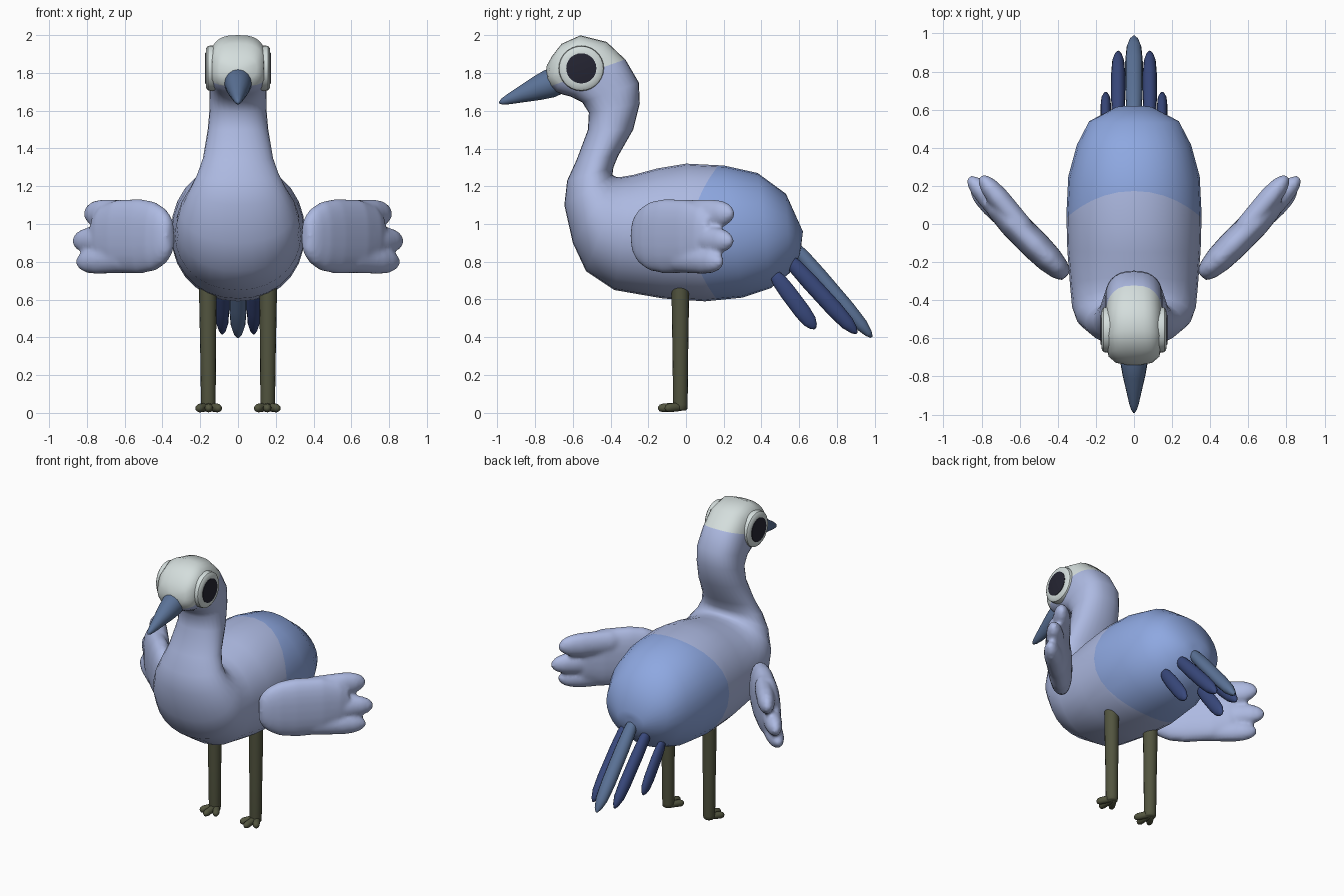
import bpy, bmesh, math
from mathutils import Vector as V

if "Cube" in bpy.data.objects:
    bpy.data.objects.remove(bpy.data.objects["Cube"])


def material(name, rgb):
    m = bpy.data.materials.new(name)
    m.diffuse_color = (*rgb, 1)
    m.use_nodes = True
    m.node_tree.nodes["Principled BSDF"].inputs["Base Color"].default_value = m.diffuse_color
    return m


LAVENDER = material("lavender", (0.42, 0.49, 0.76))
BLUE = material("rear blue", (0.27, 0.39, 0.75))
WHITE = material("cap white", (0.66, 0.73, 0.72))
PUPIL = material("pupil black", (0.018, 0.018, 0.032))
NAVY = material("feather navy", (0.04, 0.065, 0.2))
STEEL = material("beak steel blue", (0.105, 0.17, 0.31))
OLIVE = material("leg olive", (0.085, 0.09, 0.05))


def loft(bm, stations, n=24):
    """Skin closed rings; a station is (centre, half axis a, half axis b, exponent)."""
    rings = []
    for c, a, b, e in stations:
        ring = []
        for i in range(n):
            t = 2 * math.pi * i / n
            co, si = math.cos(t), math.sin(t)
            p = math.copysign(abs(co) ** (2 / e), co)
            q = math.copysign(abs(si) ** (2 / e), si)
            ring.append(bm.verts.new(V(c) + V(a) * p + V(b) * q))
        rings.append(ring)
    for r, s in zip(rings, rings[1:]):
        for i in range(n):
            j = (i + 1) % n
            bm.faces.new((r[i], r[j], s[j], s[i]))
    bm.faces.new(rings[0][::-1])
    bm.faces.new(rings[-1])


def spindle(bm, p, q, side, ra, rb, profile, n=14, e=2):
    """Loft along the line p-q; the profile holds (position, scale) pairs."""
    p, q = V(p), V(q)
    a = V(side).normalized()
    b = (q - p).normalized().cross(a)
    loft(bm, [(p.lerp(q, t), a * ra * s, b * rb * s, e) for t, s in profile], n)


def finish(bm, name, *mats, angle=60):
    bmesh.ops.recalc_face_normals(bm, faces=bm.faces)
    me = bpy.data.meshes.new(name)
    bm.to_mesh(me)
    bm.free()
    ob = bpy.data.objects.new(name, me)
    bpy.context.collection.objects.link(ob)
    for m in mats:
        me.materials.append(m)
    bpy.ops.object.select_all(action='DESELECT')
    ob.select_set(True)
    bpy.context.view_layer.objects.active = ob
    bpy.ops.object.shade_smooth_by_angle(angle=math.radians(angle))
    return ob


# Body, neck and head: one skin; each row is outer y, z, inner y, z, half width, squareness
rows = [
    (.61, .87, .615, .92, .03, 2), (.60, .83, .62, .96, .10, 2),
    (.55, .74, .53, 1.16, .235, 2), (.45, .66, .38, 1.27, .30, 2.1),
    (.30, .61, .20, 1.31, .345, 2.1), (.10, .59, .00, 1.32, .355, 2.1),
    (-.12, .605, -.15, 1.295, .35, 2.1), (-.38, .65, -.28, 1.26, .335, 2.1),
    (-.53, .75, -.34, 1.25, .325, 2.1), (-.60, .90, -.37, 1.25, .305, 2.1),
    (-.645, 1.1, -.39, 1.26, .255, 2.1), (-.63, 1.23, -.385, 1.30, .215, 2.1),
    (-.58, 1.34, -.36, 1.36, .185, 2.1), (-.52, 1.50, -.28, 1.50, .16, 2.2),
    (-.515, 1.59, -.245, 1.64, .15, 2.3), (-.55, 1.645, -.25, 1.75, .15, 2.5),
    (-.61, 1.675, -.32, 1.87, .15, 2.6), (-.65, 1.685, -.42, 1.965, .15, 2.8),
    (-.69, 1.70, -.56, 2.0, .148, 2.8), (-.715, 1.725, -.66, 1.955, .135, 2.8),
    (-.735, 1.76, -.71, 1.89, .10, 2.5), (-.742, 1.80, -.738, 1.84, .03, 2),
]
bm = bmesh.new()
loft(bm, [((0, (oy + iy) / 2, (oz + iz) / 2), (0, (iy - oy) / 2, (iz - oz) / 2), (w, 0, 0), e)
          for oy, oz, iy, iz, w, e in rows], 28)


def all_geom():
    return bm.verts[:] + bm.edges[:] + bm.faces[:]


def rear_edge(z):
    return .03 + .15 * ((z - .95) / .37) ** 2 if z < 1.4 else .18


# Cut the curved rear colour edge by straightening it, slicing, and bending back
for v in bm.verts:
    v.co.y -= rear_edge(v.co.z)
bmesh.ops.bisect_plane(bm, geom=all_geom(), plane_co=(0, 0, 0), plane_no=(0, 1, 0))
for f in bm.faces:
    f.material_index = 1 if f.calc_center_median().y > 0 else 0
for v in bm.verts:
    v.co.y += rear_edge(v.co.z)
# Cut the sloping lower edge of the white cap
cap_point, cap_normal = V((0, -.33, 1.87)), V((0, -.36, 1))
bmesh.ops.bisect_plane(bm, geom=all_geom(), plane_co=cap_point, plane_no=cap_normal)
for f in bm.faces:
    if (f.calc_center_median() - cap_point).dot(cap_normal) > 0:
        f.material_index = 2
finish(bm, "body", LAVENDER, BLUE, WHITE, angle=80)

# Beak
bm = bmesh.new()
spindle(bm, (0, -.66, 1.768), (0, -.99, 1.642), (1, 0, 0), .072, .076,
        [(0, .95), (.2, 1), (.4, .84), (.65, .57), (.85, .36), (.95, .22), (1, .07)], 16)
finish(bm, "beak", STEEL)

# Tail feathers
ROUND = [(0, .3), (.05, .65), (.15, .9), (.35, 1), (.7, 1), (.87, .85), (.96, .5), (1, .15)]
feathers = [("tail_feather_middle", 0, (.55, .91), (.985, .40), .046, .042, STEEL)]
for s, side in ((-1, "left"), (1, "right")):
    feathers += [("tail_feather_inner_" + side, .083 * s, (.52, .84), (.905, .42), .037, .045, NAVY),
                 ("tail_feather_outer_" + side, .148 * s, (.46, .745), (.685, .445), .028, .045, NAVY)]
for name, x, p, q, ra, rb, mat in feathers:
    bm = bmesh.new()
    spindle(bm, (x, *p), (x, *q), (1, 0, 0), ra, rb, ROUND)
    finish(bm, name, mat)

for s, side in ((-1, "left"), (1, "right")):
    # Wing: a broad paddle and three feather tips, fused together
    bm = bmesh.new()
    spindle(bm, (.355 * s, -.275, .935), (.76 * s, .13, .935), (0, 0, 1), .198, .078,
            [(0, .35), (.03, .55), (.1, .75), (.22, .92), (.4, 1), (.7, .98), (.9, .8), (1, .55)],
            24, 2.3)
    for p, q, r in (((.50, -.12, 1.045), (.805, .25, 1.055), .08),
                    ((.52, -.12, .92), (.868, .245, .91), .075),
                    ((.50, -.13, .82), (.85, .19, .80), .072)):
        spindle(bm, (p[0] * s, *p[1:]), (q[0] * s, *q[1:]), (0, 0, 1), r, .058,
                [(0, .3), (.1, .7), (.3, 1), (.7, 1), (.85, .86), (.94, .62), (1, .25)], 16)
    wing = finish(bm, "wing_" + side, LAVENDER)
    fuse = wing.modifiers.new("fuse", 'REMESH')
    fuse.mode, fuse.voxel_size, fuse.use_smooth_shade = 'VOXEL', .014, True
    soften = wing.modifiers.new("soften", 'SMOOTH')
    soften.factor, soften.iterations = .5, 5

    # Eye: raised white rim and a thin dark pupil plate
    for name, mat, discs in (
            ("eye_rim_", WHITE, ((.09, .118), (.145, .12), (.16, .117), (.169, .105), (.171, .08))),
            ("pupil_", PUPIL, ((.167, .08), (.174, .08), (.175, .076)))):
        bm = bmesh.new()
        loft(bm, [((x * s, -.555, 1.825), (0, r, 0), (0, 0, r), 2) for x, r in discs], 28)
        finish(bm, name + side, mat, angle=40)

    # Leg
    bm = bmesh.new()
    spindle(bm, (.16 * s, -.03, .74), (.157 * s, -.03, .012), (1, 0, 0), .046, .046,
            [(0, 1), (.2, 1), (.6, .9), (.96, .84), (.99, .8), (1, .65)], 16)
    finish(bm, "leg_" + side, OLIVE)

    # Foot: three splayed toes
    bm = bmesh.new()
    for dx, y in ((-.06, -.11), (0, -.148), (.06, -.11)):
        spindle(bm, (.155 * s, -.01, .032), (.155 * s + dx, y, .024), (0, 0, 1), .023, .022,
                [(0, .5), (.1, .9), (.4, 1), (.8, 1), (.94, .75), (1, .3)], 12)
    finish(bm, "foot_" + side, OLIVE)
